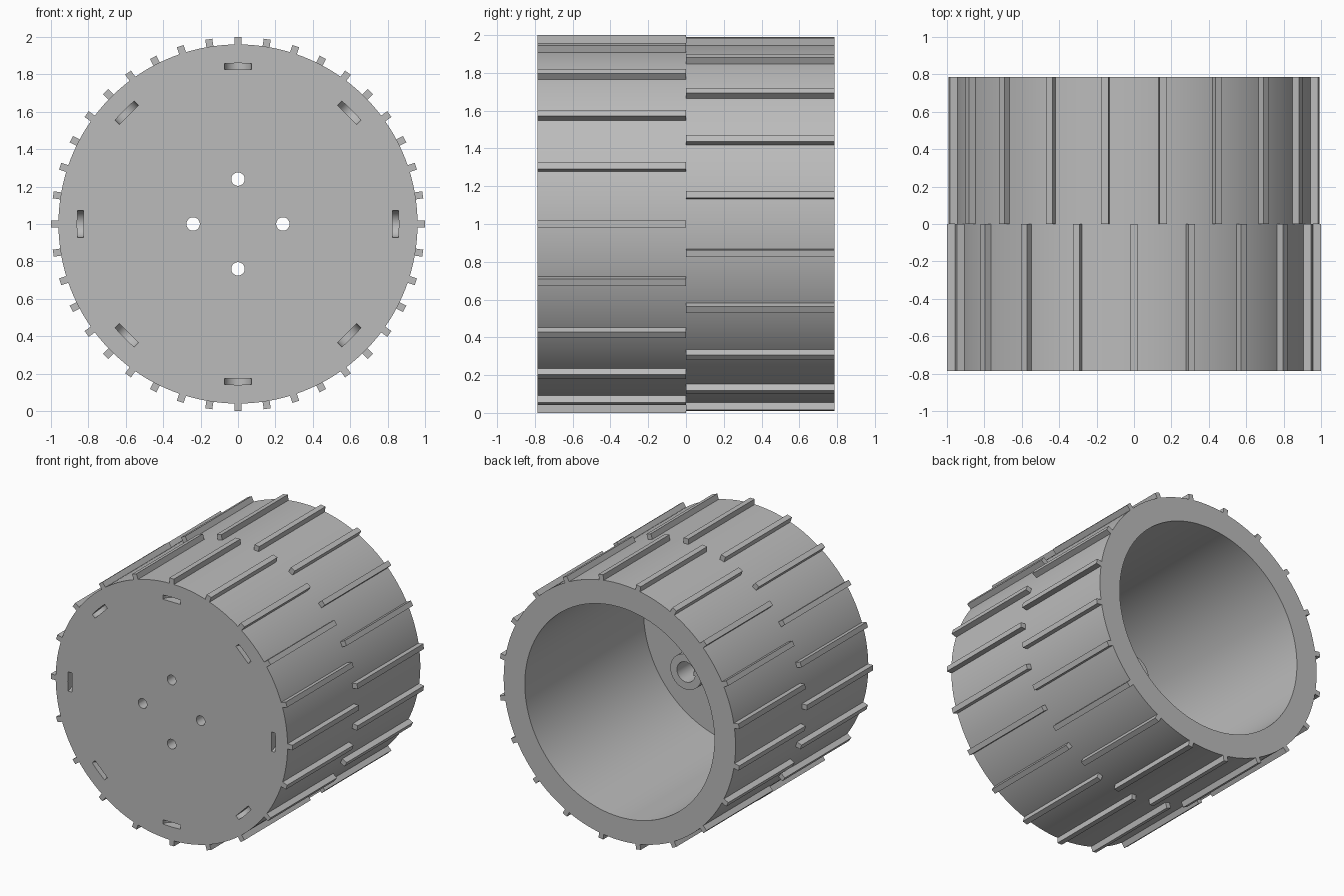
import bpy
import bmesh
from math import pi, radians
from mathutils import Matrix, Vector

old = bpy.data.objects.get("Cube")
if old:
    bpy.data.objects.remove(old)

FRONT, BACK = -0.785, 0.785
FLOOR = -0.62          # inner face of the front disc
SEAM = 0.86            # radius where tyre meets hub
CENTRE = Matrix.Translation((0, 0, 1))

grey = bpy.data.materials.new("grey plastic")
grey.use_nodes = True
colour = (0.5, 0.5, 0.5, 1)
grey.diffuse_color = colour
grey.node_tree.nodes["Principled BSDF"].inputs["Base Color"].default_value = colour


def finish(name, bm, smooth=True):
    """Turn a bmesh built around the axle into an object at axle height."""
    bmesh.ops.recalc_face_normals(bm, faces=bm.faces)
    bm.transform(CENTRE)
    mesh = bpy.data.meshes.new(name)
    bm.to_mesh(mesh)
    bm.free()
    mesh.materials.append(grey)
    obj = bpy.data.objects.new(name, mesh)
    bpy.context.collection.objects.link(obj)
    if smooth:
        shade(obj)
    return obj


def select(obj):
    bpy.ops.object.select_all(action='DESELECT')
    obj.select_set(True)
    bpy.context.view_layer.objects.active = obj


def shade(obj):
    select(obj)
    bpy.ops.object.shade_smooth_by_angle(angle=radians(30))


def lathe(profile, closed, steps=120):
    """Spin (radius, y) points around the y axis."""
    bm = bmesh.new()
    verts = [bm.verts.new((r, y, 0)) for r, y in profile]
    pairs = list(zip(verts, verts[1:]))
    if closed:
        pairs.append((verts[-1], verts[0]))
    edges = [bm.edges.new(p) for p in pairs]
    bmesh.ops.spin(bm, geom=verts + edges, cent=(0, 0, 0), axis=(0, 1, 0),
                   angle=2 * pi, steps=steps, use_duplicate=False)
    bmesh.ops.remove_doubles(bm, verts=bm.verts, dist=0.0001)
    return bm


def around(degrees):
    return Matrix.Rotation(radians(degrees), 4, 'Y')


def box(bm, centre, size, turn=0):
    m = around(turn) @ Matrix.Translation(centre) @ Matrix.Diagonal((*size, 1))
    bmesh.ops.create_cube(bm, size=1, matrix=m)


def cylinder(bm, matrix, radius, depth, segments=32):
    bmesh.ops.create_cone(bm, cap_ends=True, segments=segments, radius1=radius,
                          radius2=radius, depth=depth, matrix=matrix)


# Tyre sleeve
finish("tyre", lathe([(SEAM, FRONT), (0.96, FRONT), (0.96, BACK), (SEAM, BACK)], True))

# Two staggered rows of tread bars
for name, y, offset in (("front_treads", FRONT / 2, 0), ("back_treads", BACK / 2, 9)):
    bm = bmesh.new()
    for i in range(20):
        box(bm, (0, y, 0.975), (0.038, BACK, 0.05), i * 18 + offset)
    finish(name, bm, smooth=False)

# Hub: closed front disc, barrel and central axle boss with blind bore
hub = finish("hub", lathe([
    (0, FRONT), (SEAM, FRONT), (SEAM, BACK), (0.785, BACK), (0.785, FLOOR),
    (0.13, FLOOR), (0.13, 0), (0.075, 0), (0.075, FLOOR), (0, FLOOR)], False), smooth=False)

# Cutters: four bolt holes and eight curved-bottom slots
bm = bmesh.new()
along_y = Matrix.Rotation(pi / 2, 4, 'X')
for i in range(4):
    cylinder(bm, around(i * 90) @ Matrix.Translation((0, FRONT, 0.24)) @ along_y, 0.036, 0.6)
for i in range(8):
    cylinder(bm, around(i * 45) @ Matrix.Translation((0, FRONT, 0.85)), 0.072, 0.05, 48)
cutter = finish("hub_cutter", bm, smooth=False)
cutter.hide_render = True

cut = hub.modifiers.new("holes", 'BOOLEAN')
cut.operation = 'DIFFERENCE'
cut.solver = 'EXACT'
cut.object = cutter
select(hub)
bpy.ops.object.modifier_apply(modifier=cut.name)
bpy.data.objects.remove(cutter)
shade(hub)

# Small key inside the axle bore
bm = bmesh.new()
box(bm, (-0.068, FLOOR / 2, 0), (0.02, -FLOOR - 0.01, 0.03))
finish("bore_key", bm, smooth=False)
